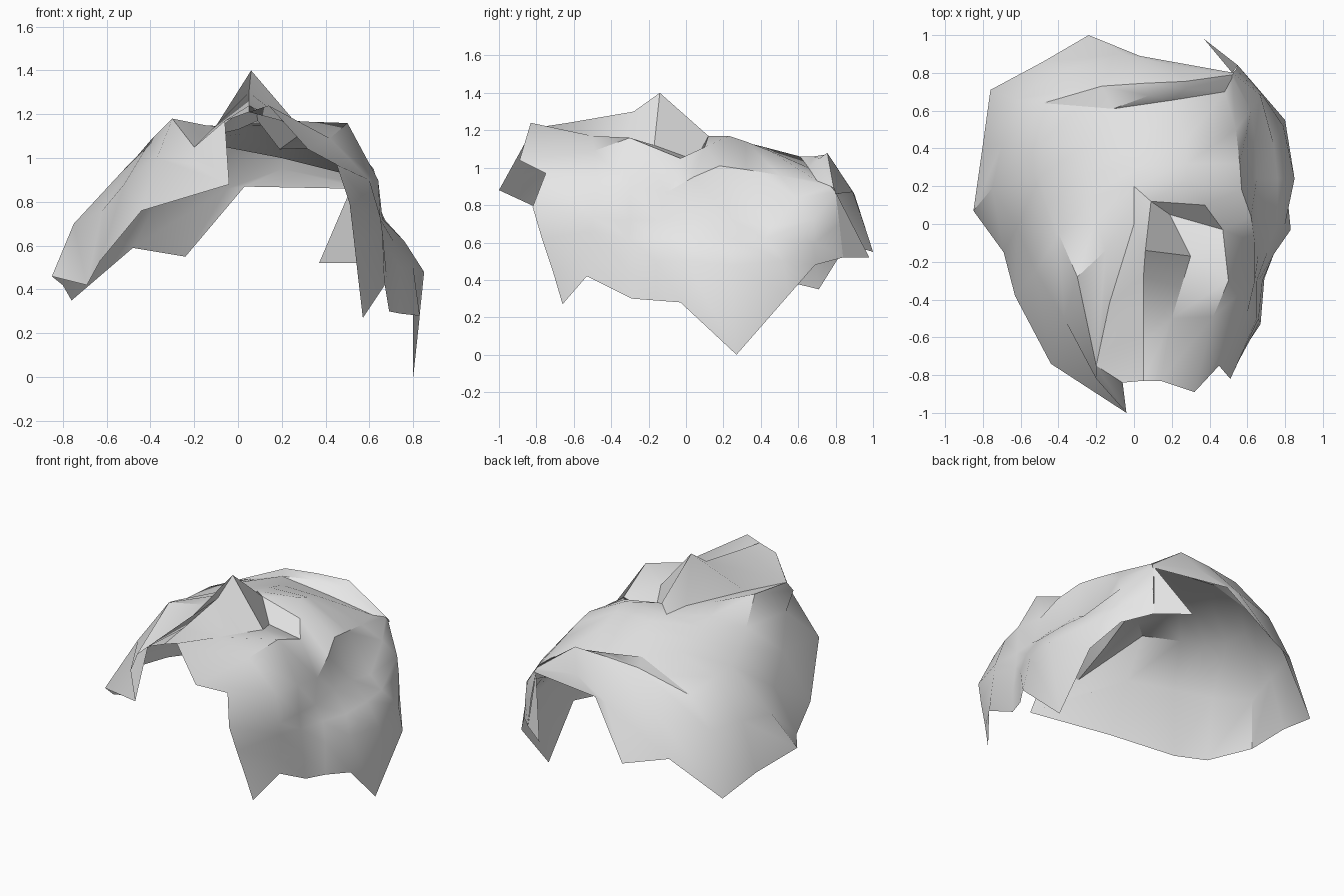
import bpy, bmesh

grey = bpy.data.materials.new("hair_grey")
grey.diffuse_color = (0.8, 0.8, 0.8, 1)


def loft(bm, rows, flip=False):
    """Skin a sheet of quads between neighbouring cross-sections."""
    grid = [[bm.verts.new(p) for p in row] for row in rows]
    for a, b in zip(grid, grid[1:]):
        for i in range(len(a) - 1):
            quad = [a[i], a[i + 1], b[i + 1], b[i]]
            bm.faces.new(quad[::-1] if flip else quad)


# Left sweep: sections run from the rim up to the parting, front to back
left_sweep = [
    [(-.04, -1, .88), (-.2, -.82, .97), (-.2, -.75, 1.05), (-.165, -.585, 1.075), (-.13, -.42, 1.1)],
    [(-.44, -.74, .76), (-.37, -.5, 1.0), (-.3, -.28, 1.18), (-.15, -.14, 1.15), (0, 0, 1.13)],
    [(-.63, -.38, .53), (-.52, -.25, .88), (-.4, -.05, 1.08), (-.2, .03, 1.13), (0, .1, 1.14)],
    [(-.69, -.15, .42), (-.62, -.02, .76), (-.46, .1, 1.01), (-.22, .15, 1.11), (0, .2, 1.15)],
    [(-.85, .07, .46), (-.75, .19, .70), (-.5, .25, .97), (-.25, .27, 1.08), (.02, .3, 1.14)],
    [(-.80, .42, .42), (-.70, .42, .73), (-.5, .42, .96), (-.25, .42, 1.06), (.02, .42, 1.11)],
    [(-.76, .71, .35), (-.64, .66, .74), (-.48, .64, .92), (-.295, .625, .99), (-.11, .61, 1.06)],
]

# Back lock: rim, middle, ridge, inner edge, and the groove meeting the crown
back_lock = [
    [(-.76, .71, .35), (-.64, .66, .74), (-.48, .64, .92), (-.48, .64, .92), (-.48, .64, .92)],
    [(-.48, .86, .59), (-.35, .82, .84), (-.17, .73, 1.05), (-.11, .61, 1.06), (-.11, .61, 1.06)],
    [(-.24, 1, .55), (-.05, .9, .86), (.05, .745, 1.07), (.08, .68, 1.06), (.045, .6325, 1.03)],
    [(.03, .89, .87), (.2, .84, .95), (.27, .755, 1.08), (.27, .715, 1.05), (.2, .655, 1.0)],
    [(.53, .8, .86), (.53, .8, .87), (.52, .79, .89), (.52, .775, .9), (.48, .7, .93)],
]

# Right crown: sections run from the parting to the outer band, back to front
right_crown = [
    [(-.11, .61, 1.06), (.2, .655, 1.0), (.48, .70, .93)],
    [(.02, .42, 1.11), (.28, .45, 1.09), (.54, .5, .96)],
    [(.02, .3, 1.14), (.28, .32, 1.14), (.56, .32, .99)],
    [(0, .2, 1.15), (.28, .23, 1.17), (.57, .18, 1.01)],
    [(.09, .12, 1.17), (.375, .1, 1.11), (.62, .04, .95)],
    [(.19, .05, 1.04), (.47, -.03, 1.05), (.64, -.1, .87)],
    [(.3, -.17, 1.12), (.5, -.3, 1.16), (.64, -.3, .90)],
    [(.2, -.5, 1.17), (.42, -.49, 1.09), (.6, -.47, .90)],
    [(.14, -.83, 1.24), (.32, -.89, 1.04), (.45, -.75, .97)],
]

# Right side: band, fold, shelf, bulge and rim, back to front
right_side = [
    [(.48, .70, .93), (.52, .775, .9), (.52, .8, .87), (.54, .82, .7), (.55, .84, .52)],
    [(.54, .5, .96), (.62, .6, .84), (.67, .68, .72), (.675, .69, .6), (.68, .69, .48)],
    [(.56, .32, .99), (.64, .45, .68), (.74, .42, .62), (.79, .52, .5), (.8, .55, .32)],
    [(.57, .18, 1.01), (.65, .24, .73), (.76, .24, .62), (.85, .24, .48), (.8, .27, 0)],
    [(.62, .04, .95), (.65, .05, .74), (.76, .03, .62), (.80, 0, .5), (.83, -.03, .28)],
    [(.64, -.1, .87), (.66, -.15, .72), (.71, -.14, .62), (.74, -.16, .5), (.74, -.16, .29)],
    [(.64, -.3, .90), (.65, -.3, .72), (.66, -.3, .62), (.68, -.3, .45), (.69, -.29, .3)],
    [(.6, -.47, .90), (.65, -.5, .73), (.66, -.5, .66), (.665, -.52, .52), (.67, -.53, .42)],
    [(.45, -.75, .97), (.51, -.82, .79), (.53, -.77, .62), (.55, -.71, .44), (.57, -.66, .27)],
]

# Top tuft: valley, ridge and right foot, front to back
top_tuft = [
    [(-.06, -.84, 1.17), (.05, -.83, 1.21), (.14, -.83, 1.24)],
    [(-.2, -.75, 1.05), (.05, -.63, 1.24), (.2, -.5, 1.17)],
    [(-.13, -.42, 1.1), (.05, -.28, 1.3), (.25, -.335, 1.145)],
    [(0, 0, 1.13), (.06, -.14, 1.4), (.3, -.17, 1.12)],
    [(0, .2, 1.15), (.09, .12, 1.17), (.19, .05, 1.04)],
]

# Fringe tip: closes the front edge between the sweep and the tuft
fringe_tip = [
    [(-.04, -1, .88), (-.06, -.84, 1.17)],
    [(-.2, -.82, .97), (-.2, -.75, 1.05)],
]


def finish(name, bm):
    bmesh.ops.remove_doubles(bm, verts=bm.verts[:], dist=0.002)
    mesh = bpy.data.meshes.new(name)
    bm.to_mesh(mesh)
    bm.free()
    mesh.materials.append(grey)
    obj = bpy.data.objects.new(name, mesh)
    bpy.context.collection.objects.link(obj)
    bpy.ops.object.select_all(action='DESELECT')
    obj.select_set(True)
    bpy.context.view_layer.objects.active = obj
    bpy.ops.object.shade_smooth_by_angle(angle=0.65)


# Main hair shell, welded from its locks
shell = bmesh.new()
for rows, flip in ((left_sweep, False), (back_lock, False), (right_crown, True),
                   (right_side, True), (top_tuft, False), (fringe_tip, False)):
    loft(shell, rows, flip)
finish("hair_shell", shell)

# Loose pointed lock at the back right
flap = bmesh.new()
flap.faces.new([flap.verts.new(p) for p in ((.52, .8, .87), (.55, .84, .52), (.37, .98, .52))])
finish("back_flap", flap)
